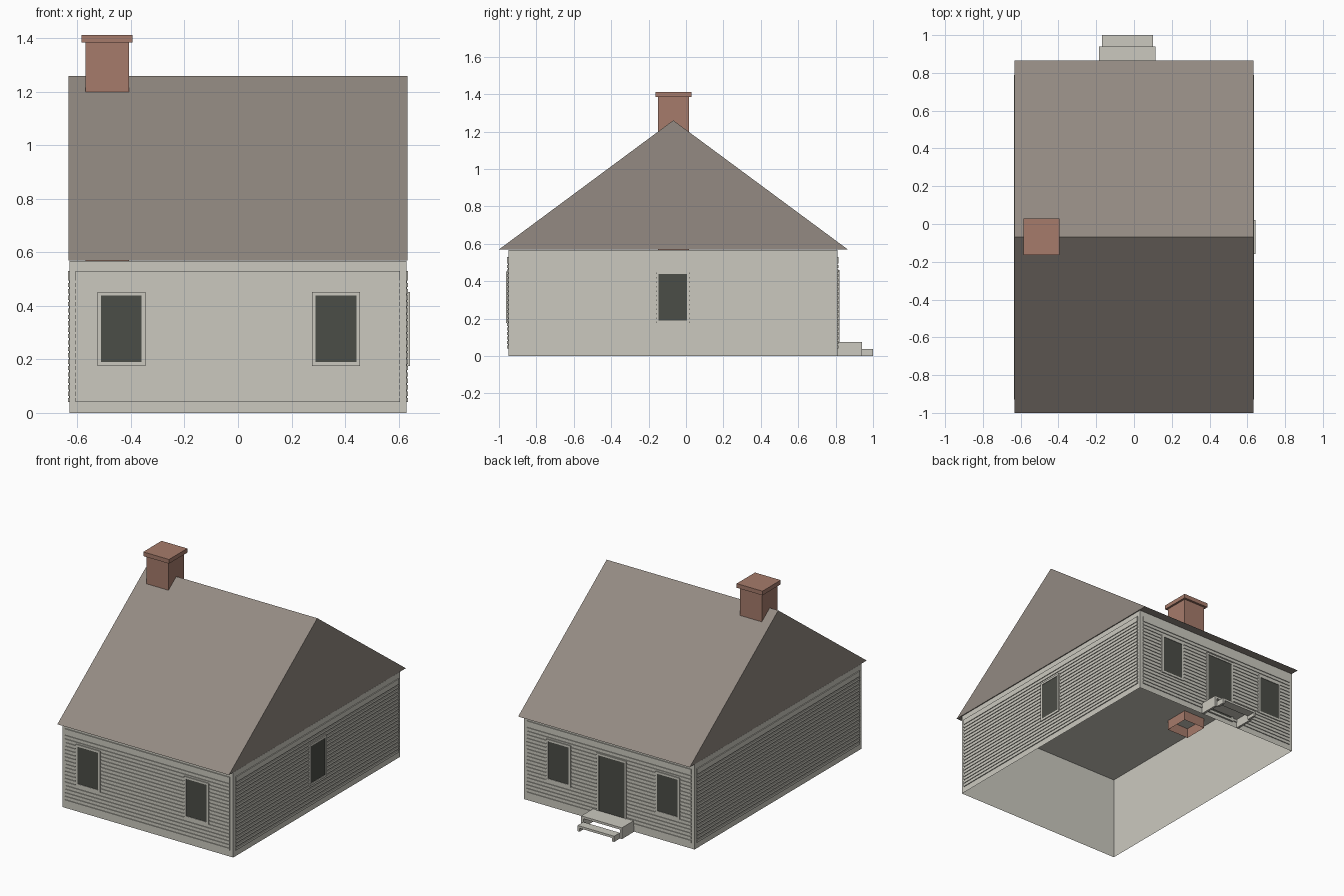
import bpy, bmesh
from math import radians
from mathutils import Matrix, Vector

if "Cube" in bpy.data.objects:
    bpy.data.objects.remove(bpy.data.objects["Cube"], do_unlink=True)


def material(name, rgb):
    lin = [((c / 255 + 0.055) / 1.055) ** 2.4 for c in rgb] + [1.0]
    m = bpy.data.materials.new(name)
    m.use_nodes = True
    m.diffuse_color = lin
    m.node_tree.nodes["Principled BSDF"].inputs["Base Color"].default_value = lin
    return m


PAINT = material("pale paint", (203, 201, 191))
SHINGLE = material("brown shingle", (147, 138, 130))
BRICK = material("brick", (166, 123, 107))
GLASS = material("dark glass", (75, 77, 71))


def finish(name, bm, mat, matrix=None):
    if matrix:
        bm.transform(matrix)
    bm.normal_update()
    me = bpy.data.meshes.new(name)
    bm.to_mesh(me)
    bm.free()
    me.materials.append(mat)
    ob = bpy.data.objects.new(name, me)
    bpy.context.scene.collection.objects.link(ob)
    return ob


def add_box(bm, lo, hi, open_bottom=False):
    lo, hi = Vector(lo), Vector(hi)
    mat = Matrix.Translation((lo + hi) / 2) @ Matrix.Diagonal((*(hi - lo), 1))
    verts = bmesh.ops.create_cube(bm, size=1, matrix=mat)["verts"]
    if open_bottom:
        bottom = min({f for v in verts for f in v.link_faces},
                     key=lambda f: f.calc_center_median().z)
        bmesh.ops.delete(bm, geom=[bottom], context="FACES_ONLY")


def boxes(name, spans, mat, matrix=None, open_bottom=False):
    bm = bmesh.new()
    for lo, hi in spans:
        add_box(bm, lo, hi, open_bottom)
    return finish(name, bm, mat, matrix)


# House shell, open underneath, with a flat ceiling
HALF_X, FRONT_Y, BACK_Y = 0.63, -0.95, 0.81
EAVE = 0.57
boxes("house_walls", [((-HALF_X, FRONT_Y, 0), (HALF_X, BACK_Y, EAVE - 0.003))],
      PAINT, open_bottom=True)

# Gabled roof prism
bm = bmesh.new()
ends = [[bm.verts.new((x, y, z)) for y, z in ((-1, EAVE), (0.865, EAVE), (-0.068, 1.26))]
        for x in (-0.633, 0.633)]
bm.faces.new(ends[0][::-1])
bm.faces.new(ends[1])
for i in range(3):
    j = (i + 1) % 3
    bm.faces.new((ends[0][i], ends[0][j], ends[1][j], ends[1][i]))
bmesh.ops.recalc_face_normals(bm, faces=bm.faces)
finish("roof", bm, SHINGLE)

# Chimney shaft runs down through the ceiling
boxes("chimney_shaft", [((-0.57, -0.15, 0.5), (-0.408, 0.015, 1.39))], BRICK, open_bottom=True)
boxes("chimney_cap", [((-0.585, -0.163, 1.385), (-0.395, 0.03, 1.413))], BRICK)


# Each wall is worked in its own frame: x along it, -y outwards
def wall_frame(x, y, degrees):
    return Matrix.Translation((x, y, 0)) @ Matrix.Rotation(radians(degrees), 4, "Z")


def siding(name, u0, u1, frame):
    """Clapboards with a recessed joint between courses."""
    proud, recess, pitch, joint = 0.006, 0.001, 0.0239, 0.008
    profile = [(0, 0.04), (proud, 0.04)]
    for i in range(19):
        z = 0.056 + i * pitch
        profile += [(proud, z), (recess, z), (recess, z + joint), (proud, z + joint)]
    profile += [(proud, 0.53), (0, 0.53)]
    bm = bmesh.new()
    rows = [[bm.verts.new((u, -d, z)) for u in (u0, u1)] for d, z in profile]
    for a, b in zip(rows, rows[1:]):
        bm.faces.new((a[0], a[1], b[1], b[0]))
    for side in (0, 1):
        cap = [r[side] for r in rows]
        bm.faces.new(cap if side else cap[::-1])
    finish(name, bm, PAINT, frame)


def opening(name, u, half, z0, z1, frame):
    """Dark pane with a thin surround."""
    t, out = 0.014, -0.012
    boxes(name + "_pane", [((u - half, -0.009, z0), (u + half, -0.001, z1))], GLASS, frame)
    boxes(name + "_frame", [
        ((u - half - t, out, z0 - t), (u - half, 0, z1 + t)),
        ((u + half, out, z0 - t), (u + half + t, 0, z1 + t)),
        ((u - half, out, z1), (u + half, 0, z1 + t)),
        ((u - half, out, z0 - t), (u + half, 0, z0))], PAINT, frame)


front = wall_frame(0, FRONT_Y, 0)
left = wall_frame(HALF_X, 0, 90)
back = wall_frame(0, BACK_Y, 180)
right = wall_frame(-HALF_X, 0, 270)

siding("front_siding", -0.608, 0.605, front)
siding("back_siding", -0.605, 0.608, back)
siding("left_siding", -0.928, 0.79, left)
siding("right_siding", -0.79, 0.928, right)

# Windows and back door
for wall, frame, sign in (("front", front, 1), ("back", back, -1)):
    for label, x in (("right", -0.436), ("left", 0.366)):
        opening(f"{wall}_{label}_window", sign * x, 0.076, 0.19, 0.438, frame)
opening("left_window", -0.07, 0.076, 0.19, 0.438, left)
opening("back_door", 0.025, 0.095, 0.045, 0.445, back)


# Back steps: a tread on two side boards each
def step(name, x0, x1, y0, y1, top):
    t = 0.015
    boxes(name, [((x0, y0, top - t), (x1, y1, top)),
                 ((x0, y0, 0), (x0 + t, y1, top - t)),
                 ((x1 - t, y0, 0), (x1, y1, top - t))], PAINT)


step("upper_step", -0.185, 0.115, BACK_Y, 0.94, 0.075)
step("lower_step", -0.17, 0.1, 0.94, 1.0, 0.038)
